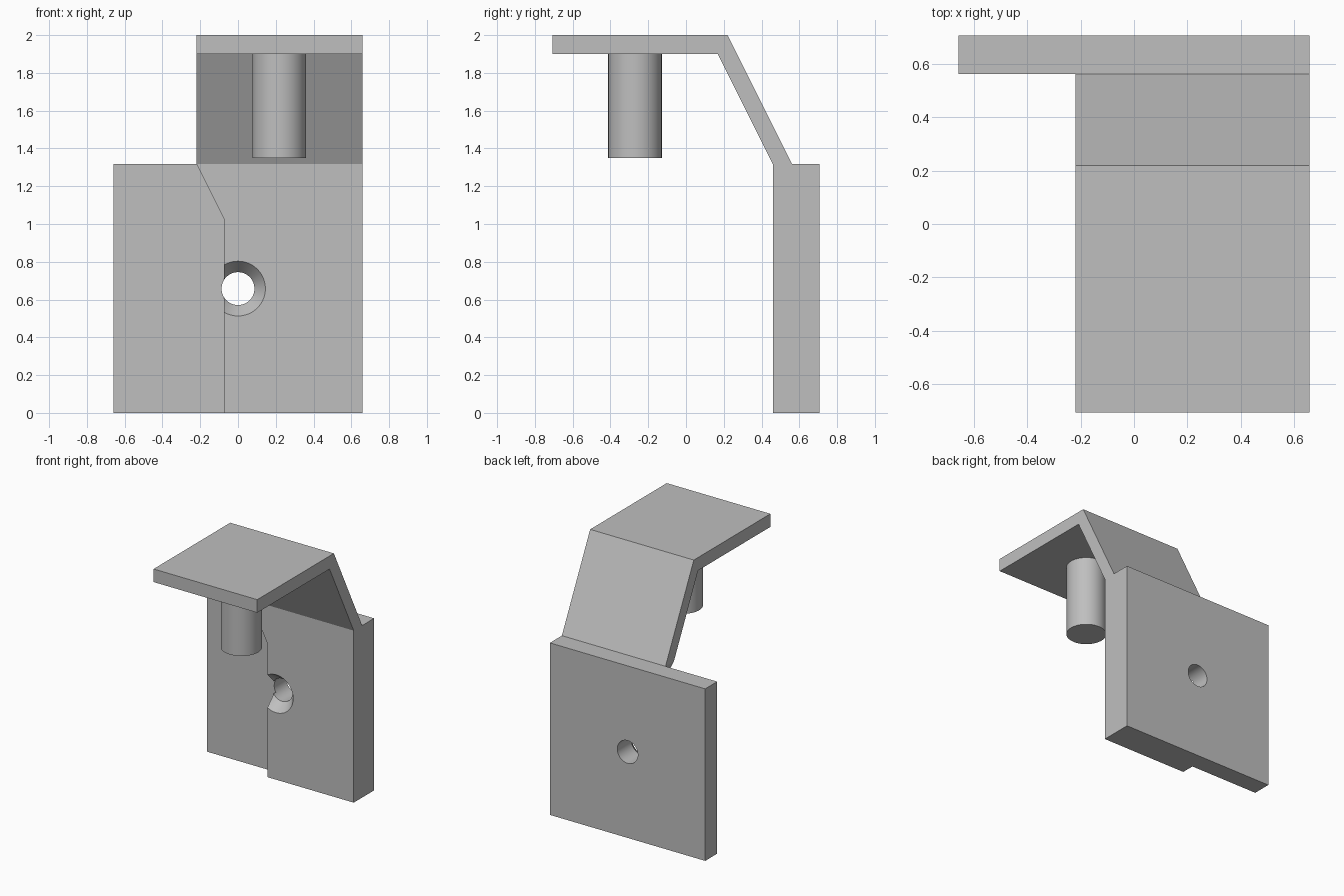
import bpy
import bmesh
import math
from mathutils import Matrix, Vector

cube = bpy.data.objects.get("Cube")
if cube:
    bpy.data.objects.remove(cube, do_unlink=True)

grey = bpy.data.materials.new("plain grey")
grey.use_nodes = True
COLOUR = (0.52, 0.52, 0.52, 1.0)
grey.diffuse_color = COLOUR
grey.node_tree.nodes["Principled BSDF"].inputs["Base Color"].default_value = COLOUR


def finish(bm, name):
    bmesh.ops.recalc_face_normals(bm, faces=bm.faces)
    mesh = bpy.data.meshes.new(name)
    bm.to_mesh(mesh)
    bm.free()
    mesh.materials.append(grey)
    obj = bpy.data.objects.new(name, mesh)
    bpy.context.collection.objects.link(obj)
    return obj


def prism(name, outline, sweep):
    """Extrude a closed outline along a vector."""
    bm = bmesh.new()
    face = bm.faces.new([bm.verts.new(p) for p in outline])
    top = bmesh.ops.extrude_face_region(bm, geom=[face], use_keep_orig=True)["geom"]
    bmesh.ops.translate(bm, vec=sweep,
                        verts=[v for v in top if isinstance(v, bmesh.types.BMVert)])
    return finish(bm, name)


def lathe(name, profile, matrix, steps=64):
    """Revolve (radius, height) points around local z, capping both ends."""
    bm = bmesh.new()
    rings = [[bm.verts.new((r * math.cos(math.tau * i / steps),
                            r * math.sin(math.tau * i / steps), h))
              for i in range(steps)] for r, h in profile]
    for a, b in zip(rings, rings[1:]):
        for i in range(steps):
            j = (i + 1) % steps
            bm.faces.new((a[i], a[j], b[j], b[i]))
    bm.faces.new(rings[0])
    bm.faces.new(rings[-1])
    bm.transform(matrix)
    return finish(bm, name)


def boolean(target, tool, operation):
    mod = target.modifiers.new(operation.lower(), "BOOLEAN")
    mod.operation, mod.solver, mod.object = operation, "EXACT", tool
    bpy.context.view_layer.objects.active = target
    bpy.ops.object.modifier_apply(modifier=mod.name)
    bpy.data.objects.remove(tool, do_unlink=True)


HALF, HEIGHT = 0.658, 1.317
BACK, STEP, FRONT = 0.707, 0.562, 0.46
ARM_LEFT, BLOCK_LEFT = -0.22, -0.073

# Thin square back plate
plate = prism("mounting_plate",
              [(x, STEP, z) for x, z in
               ((-HALF, 0), (HALF, 0), (HALF, HEIGHT), (-HALF, HEIGHT))],
              Vector((0, BACK - STEP, 0)))

# Thicker front pad, flaring out to the arm width at the top
pad = prism("front_pad",
            [(x, FRONT, z) for x, z in
             ((BLOCK_LEFT, 0), (HALF, 0), (HALF, HEIGHT),
              (ARM_LEFT, HEIGHT), (BLOCK_LEFT, 1.023))],
            Vector((0, STEP - FRONT, 0)))

# Sloping arm with a flat shelf on top
arm = prism("arm",
            [(ARM_LEFT, y, z) for y, z in
             ((FRONT, HEIGHT), (STEP, HEIGHT), (0.22, 2.0),
              (-BACK, 2.0), (-BACK, 1.9), (0.168, 1.9))],
            Vector((HALF - ARM_LEFT, 0, 0)))

# Countersunk screw hole, local z pointing to the back
hole = lathe("hole_cutter",
             [(0.145, -0.1), (0.145, 0), (0.087, 0.075), (0.087, 0.4)],
             Matrix.Translation((0, FRONT, 0.658)) @ Matrix.Rotation(-math.pi / 2, 4, "X"))

boolean(plate, pad, "UNION")
boolean(plate, hole, "DIFFERENCE")

# Round pin hanging under the shelf
pin = lathe("pin", [(0.142, 1.35), (0.142, 1.9)], Matrix.Translation((0.218, -0.27, 0)))

for obj in (plate, arm, pin):
    bpy.ops.object.select_all(action="DESELECT")
    obj.select_set(True)
    bpy.context.view_layer.objects.active = obj
    bpy.ops.object.shade_smooth_by_angle(angle=math.radians(25))
